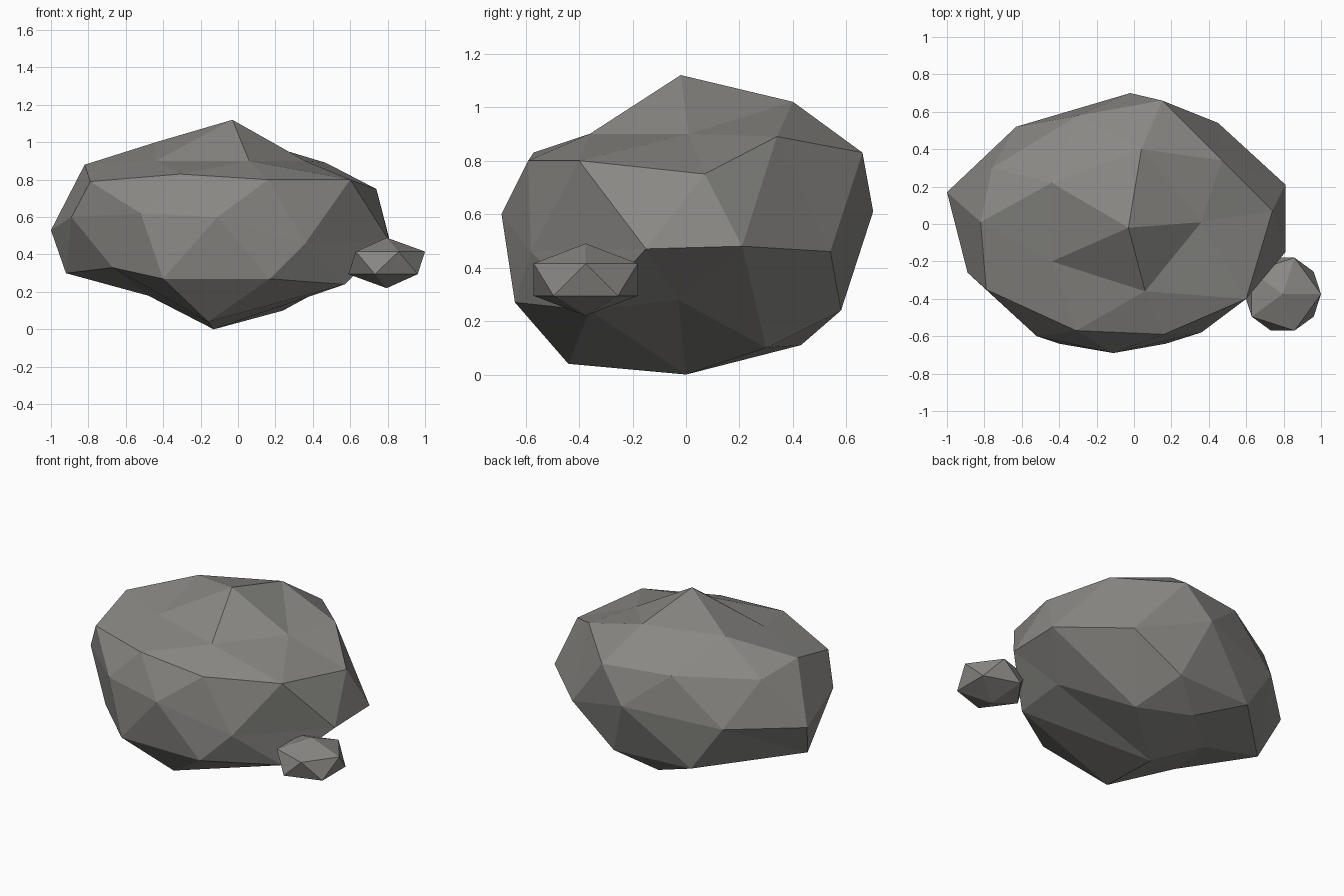
import bpy
import bmesh
from mathutils import Vector

default_cube = bpy.data.objects.get("Cube")
if default_cube:
    bpy.data.objects.remove(default_cube, do_unlink=True)


def make_material(name, colour):
    material = bpy.data.materials.new(name)
    material.use_nodes = True
    material.diffuse_color = colour
    shader = material.node_tree.nodes["Principled BSDF"]
    shader.inputs["Base Color"].default_value = colour
    shader.inputs["Roughness"].default_value = 1.0
    return material


def add_object(name, mesh_builder, material):
    mesh = mesh_builder
    data = bpy.data.meshes.new(name)
    bmesh.ops.recalc_face_normals(mesh, faces=mesh.faces[:])
    mesh.to_mesh(data)
    mesh.free()
    data.materials.append(material)
    result = bpy.data.objects.new(name, data)
    bpy.context.collection.objects.link(result)
    return result


def faceted_stone(bands, centre, radii):
    """Wrap flat facets over chipped corners, keeping shallow dents."""
    mesh = bmesh.new()
    corners = {}
    for band in bands:
        for corner in band:
            target = Vector(corner)
            offset = target - centre
            direction = Vector(a / b for a, b in zip(offset, radii))
            corners[mesh.verts.new(direction.normalized())] = target
    # Facets are found on a ball, then each corner is pulled into place
    bmesh.ops.convex_hull(mesh, input=mesh.verts[:])
    for vertex, target in corners.items():
        vertex.co = target
    return mesh


stone_grey = make_material("stone grey", (0.25, 0.245, 0.23, 1))

# Corners of the boulder, in bands from the crown to the base
crown = [(-.03, -.02, 1.12), (.04, .4, 1.02), (-.44, .22, 1), (-.44, -.2, .9),
         (.06, -.36, .9), (.36, .01, .9)]
shoulder = [(-.82, .01, .88), (-.79, -.35, .79), (-.31, -.57, .83),
            (.16, -.59, .8), (.6, -.4, .8), (.74, .07, .75),
            (.47, .34, .89), (.15, .66, .83), (-.3, .58, .84),
            (-.76, .3, .83)]
waist = [(-1, .17, .53), (-.89, -.26, .6), (-.52, -.6, .62),
         (-.11, -.69, .6), (.36, -.58, .46), (.81, -.15, .47),
         (.81, .21, .48), (.45, .54, .46), (-.02, .7, .61),
         (-.63, .52, .55)]
belly = [(-.92, .05, .3), (-.67, -.42, .33), (-.4, -.64, .27),
         (.17, -.64, .27), (.57, -.36, .24), (.57, -.03, .28),
         (.12, .58, .24), (-.42, .55, .25)]
base = [(-.16, -.44, .04), (-.13, 0, 0), (.24, .3, .1), (-.1, .43, .11),
        (-.48, .1, .18)]

boulder_mesh = faceted_stone([crown, shoulder, waist, belly, base],
                             Vector((-.08, 0, .5)), (.9, .7, .5))
add_object("boulder", boulder_mesh, stone_grey)

# Small stone resting against the boulder
pebble_mesh = bmesh.new()
bmesh.ops.create_icosphere(pebble_mesh, subdivisions=1, radius=1)
pebble = add_object("pebble", pebble_mesh, stone_grey)
pebble.location = (.795, -.375, .355)
pebble.scale = (.229, .229, .135)
